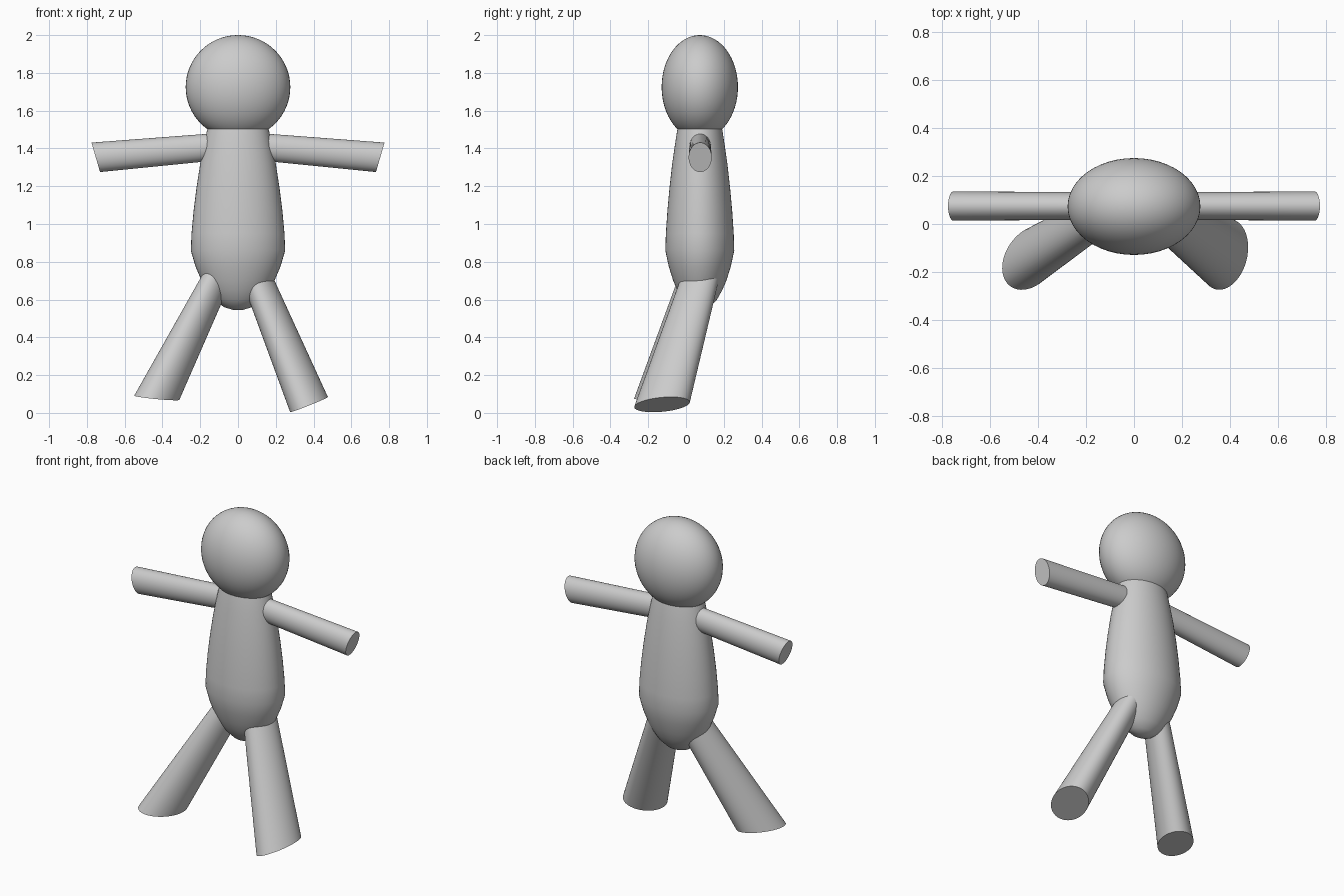
import bpy, bmesh, math
from mathutils import Vector

if "Cube" in bpy.data.objects:
    bpy.data.objects.remove(bpy.data.objects["Cube"])

SIDES = 48
CY = 0.073  # depth position of head, torso and arms


def finish(name, bm):
    bmesh.ops.recalc_face_normals(bm, faces=bm.faces)
    me = bpy.data.meshes.new(name)
    bm.to_mesh(me)
    bm.free()
    ob = bpy.data.objects.new(name, me)
    bpy.context.collection.objects.link(ob)
    bpy.ops.object.select_all(action='DESELECT')
    ob.select_set(True)
    bpy.context.view_layer.objects.active = ob
    bpy.ops.object.shade_smooth_by_angle(angle=math.radians(35))
    return ob


def loft(name, rings):
    """Capped tube through elliptical rings (centre, half axis u, half axis v)."""
    bm = bmesh.new()
    loops = []
    for c, u, v in rings:
        c, u, v = Vector(c), Vector(u), Vector(v)
        angles = [2 * math.pi * i / SIDES for i in range(SIDES)]
        loops.append([bm.verts.new(c + u * math.cos(a) + v * math.sin(a)) for a in angles])
    for a, b in zip(loops, loops[1:]):
        for i in range(SIDES):
            j = (i + 1) % SIDES
            bm.faces.new((a[i], a[j], b[j], b[i]))
    bm.faces.new(loops[0])
    bm.faces.new(loops[-1])
    return finish(name, bm)


# Head: flattened ball
bm = bmesh.new()
bmesh.ops.create_uvsphere(bm, u_segments=SIDES, v_segments=32, radius=1)
bmesh.ops.scale(bm, vec=(0.277, 0.202, 0.275), verts=bm.verts)
bmesh.ops.translate(bm, vec=(0, CY, 1.725), verts=bm.verts)
finish("head", bm)

# Torso: oval profile, rounded at the bottom
profile = [(0.025, 0.545), (0.075, 0.56), (0.125, 0.60), (0.163, 0.65), (0.193, 0.70),
           (0.225, 0.775), (0.25, 0.86), (0.246, 0.95), (0.235, 1.07), (0.22, 1.19),
           (0.20, 1.32), (0.182, 1.41), (0.163, 1.50), (0.15, 1.54)]
loft("torso", [((0, CY, z), (r, 0, 0), (0, r * 0.73, 0)) for r, z in profile])

# Arms: mirrored tubes with slanted ends
for s, side in ((-1, "left"), (1, "right")):
    loft(side + "_arm", [
        ((s * 0.08, CY + 0.002, 1.412), (s * 0.02, 0, 0.07), (0, 0.057, 0)),
        ((s * 0.753, CY + 0.002, 1.353), (s * 0.0225, 0, 0.078), (0, 0.061, 0))])

# Legs: flared tubes stepping forward
loft("right_leg", [
    ((0.085, 0.085, 0.75), (0.072, 0.02, 0.03), (0, 0.10, 0.004)),
    ((0.376, -0.127, 0.044), (0.10, 0.03, 0.04), (0, 0.144, 0.005))])
loft("left_leg", [
    ((-0.095, 0.07, 0.75), (0.078, 0.02, -0.008), (0.01, 0.095, 0)),
    ((-0.43, -0.14, 0.08), (0.119, 0.03, -0.012), (0.012, 0.131, 0.006))])
